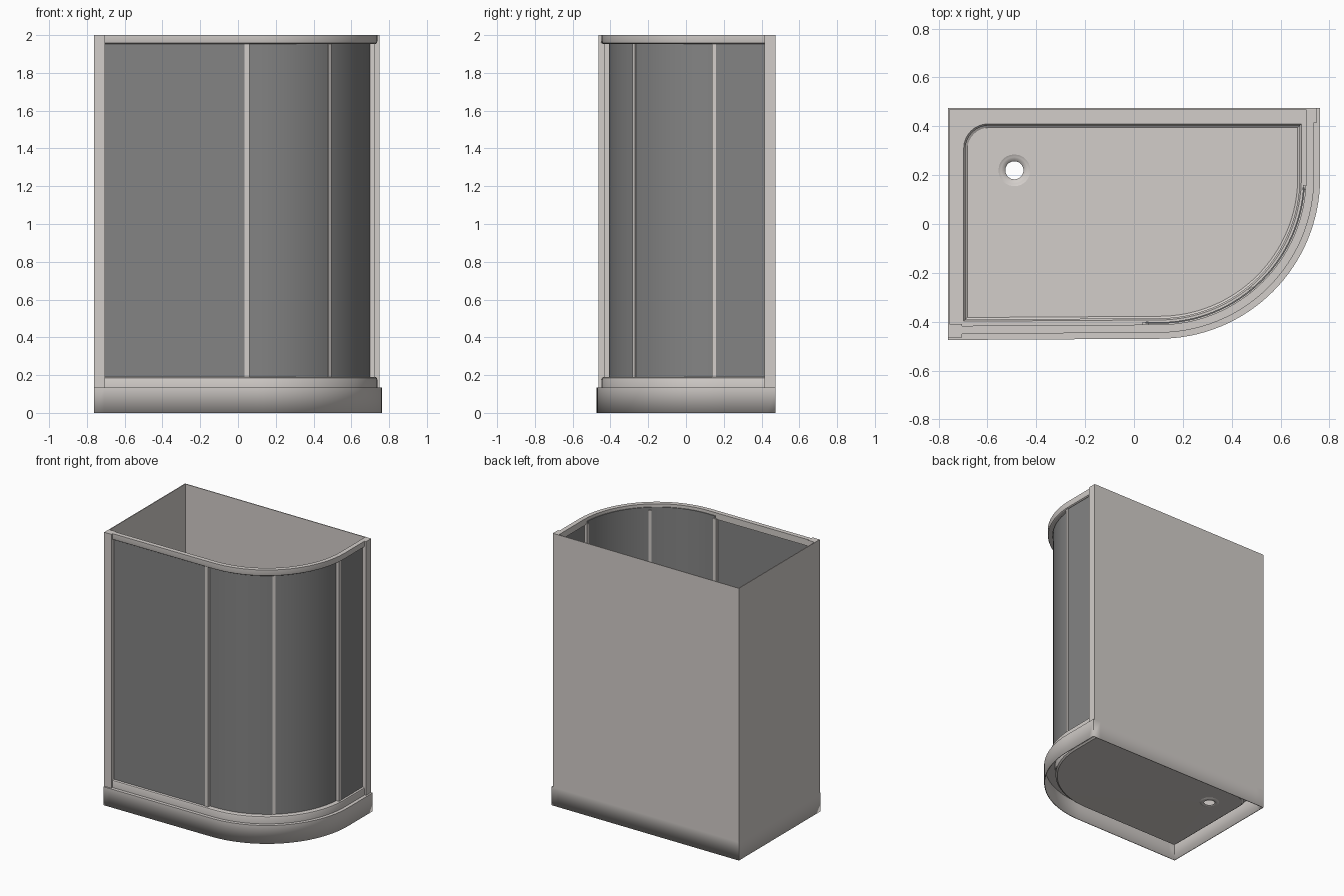
import bpy, bmesh, math
from mathutils import Vector

if "Cube" in bpy.data.objects:
    bpy.data.objects.remove(bpy.data.objects["Cube"])

X0, X1, Y0, Y1 = -0.7625, 0.7625, -0.475, 0.475
CX, CY, R = 0.1025, 0.19, 0.66          # centre and radius of the curved corner
RIM, TOP = 0.135, 2.0


def material(name, rgb):
    m = bpy.data.materials.new(name)
    m.diffuse_color = (*rgb, 1)
    m.use_nodes = True
    m.node_tree.nodes["Principled BSDF"].inputs["Base Color"].default_value = m.diffuse_color
    return m


LIGHT = material("warm_light_grey", (0.65, 0.615, 0.59))
GLASS = material("smoked_glass_grey", (0.23, 0.23, 0.23))


def finish(name, bm, mat):
    me = bpy.data.meshes.new(name)
    bm.to_mesh(me)
    bm.free()
    me.materials.append(mat)
    for p in me.polygons:
        p.use_smooth = True
    me.set_sharp_from_angle(angle=math.radians(25))
    ob = bpy.data.objects.new(name, me)
    bpy.context.collection.objects.link(ob)
    return ob


def track(s, d, xa=-0.705, yb=0.416):
    """Point on the front edge inset by d: s 0-1 front, 1-2 curve, 2-3 right side."""
    if s <= 1:
        return Vector((xa + (CX - xa) * s, CY - R + d - 0.005 * (1 - s)))
    if s <= 2:
        a = (s - 2) * math.pi / 2
        return Vector((CX + (R - d) * math.cos(a), CY + (R - d) * math.sin(a)))
    return Vector((CX + R - d, CY + (yb - CY) * (s - 2)))


def sweep(name, profile, s0, s1, mat):
    """Sweep a closed (inset, z) profile along the track."""
    n = max(2, int((s1 - s0) * 32))
    ss = sorted({s0 + (s1 - s0) * i / n for i in range(n + 1)} |
                {k for k in (1.0, 2.0) if s0 < k < s1})
    bm = bmesh.new()
    rings = [[bm.verts.new((*track(s, d), z)) for d, z in profile] for s in ss]
    m = len(profile)
    for a, b in zip(rings, rings[1:]):
        for i in range(m):
            bm.faces.new((a[i], a[(i + 1) % m], b[(i + 1) % m], b[i]))
    bm.faces.new(rings[0])
    bm.faces.new(rings[-1])
    bmesh.ops.recalc_face_normals(bm, faces=bm.faces)
    return finish(name, bm, mat)


def rect(d0, d1, z0, z1):
    return [(d0, z0), (d1, z0), (d1, z1), (d0, z1)]


def box(name, x0, x1, y0, y1, z0, z1, mat=LIGHT):
    bm = bmesh.new()
    bmesh.ops.create_cube(bm, size=1)
    for v in bm.verts:
        v.co = Vector(((x0 + x1) / 2 + v.co.x * (x1 - x0),
                       (y0 + y1) / 2 + v.co.y * (y1 - y0),
                       (z0 + z1) / 2 + v.co.z * (z1 - z0)))
    return finish(name, bm, mat)


def outline(d, e, r):
    """Counter-clockwise tray outline: inset d in front, e at the walls, corner radius r."""
    xa, yb = X0 + e, Y1 - e
    pts = [track(i / 16, d, xa, yb) for i in range(16)]
    pts += [track(1 + i / 32, d, xa, yb) for i in range(32)]
    pts += [track(2 + i / 6, d, xa, yb) for i in range(6)]
    xr = CX + R - d
    pts += [Vector((xr + (xa + r - xr) * i / 24, yb)) for i in range(24)]
    for i in range(9):
        a = math.pi / 2 * (1 + i / 8)
        pts.append(Vector((xa + r + r * math.cos(a), yb - r + r * math.sin(a))))
    p, q = pts[-1], pts[0]
    return pts + [p.lerp(q, i / 16) for i in range(1, 16)]


# Tray: open-bottomed skirt, flat rim, sunken basin and drain hole
drain = Vector((-0.49, 0.22))
outer, lip, basin = outline(0, 0, 0.003), outline(0.077, 0.065, 0.1), outline(0.084, 0.072, 0.095)


def drain_ring(r):
    return [drain + (p - drain).normalized() * r for p in basin]


loops = [(outer, 0), (outer, RIM), (lip, RIM), (basin, 0.125), (basin, 0.066),
         (outline(0.092, 0.08, 0.09), 0.06), (drain_ring(0.065), 0.059),
         (drain_ring(0.055), 0.054), (drain_ring(0.037), 0.053)]
bm = bmesh.new()
rings = [[bm.verts.new((*p, z)) for p in pts] for pts, z in loops]
for a, b in zip(rings, rings[1:]):
    for i in range(len(a)):
        j = (i + 1) % len(a)
        bm.faces.new((a[i], a[j], b[j], b[i]))
tray = finish("shower_tray", bm, LIGHT)
shell = tray.modifiers.new("thickness", 'SOLIDIFY')
shell.thickness = 0.006
shell.offset = -1

# Solid walls and end posts
box("back_wall", X0, 0.75, Y1 - 0.006, Y1, RIM, TOP)
box("left_wall", X0, X0 + 0.006, -0.462, Y1, RIM, TOP)
box("front_left_post", X0, -0.705, -0.464, -0.41, RIM, TOP)
box("back_right_post", 0.704, 0.75, 0.415, Y1, RIM, TOP)

# Curved rails at bottom and top, with softened outer edges
sweep("bottom_rail", [(0.025, RIM), (0.058, RIM), (0.058, 0.19), (0.034, 0.19),
                      (0.028, 0.186), (0.025, 0.176)], 0, 3, LIGHT)
sweep("top_rail", [(0.025, TOP), (0.058, TOP), (0.058, 1.953), (0.034, 1.953),
                   (0.028, 1.957), (0.025, 1.966)], 0, 3, LIGHT)

# Fixed glass panels and sliding curved doors
A, M, B = 0.932, 1.439, 1.957           # joint positions along the track
sweep("fixed_glass_front", rect(0.040, 0.046, 0.185, 1.96), 0, A, GLASS)
sweep("fixed_glass_side", rect(0.040, 0.046, 0.185, 1.96), B, 3, GLASS)
sweep("door_glass_left", rect(0.062, 0.068, 0.155, 1.98), A, M, GLASS)
sweep("door_glass_right", rect(0.062, 0.068, 0.155, 1.98), M, B, GLASS)

# Vertical strips at the joints
for name, s, w, d0, d1 in (("front_joint_strip", A, 0.0155, 0.036, 0.070),
                           ("door_meeting_strip", M, 0.0107, 0.055, 0.074),
                           ("side_joint_strip", B, 0.0107, 0.036, 0.070)):
    sweep(name, rect(d0, d1, 0.185, 1.96), s - w, s + w, LIGHT)
